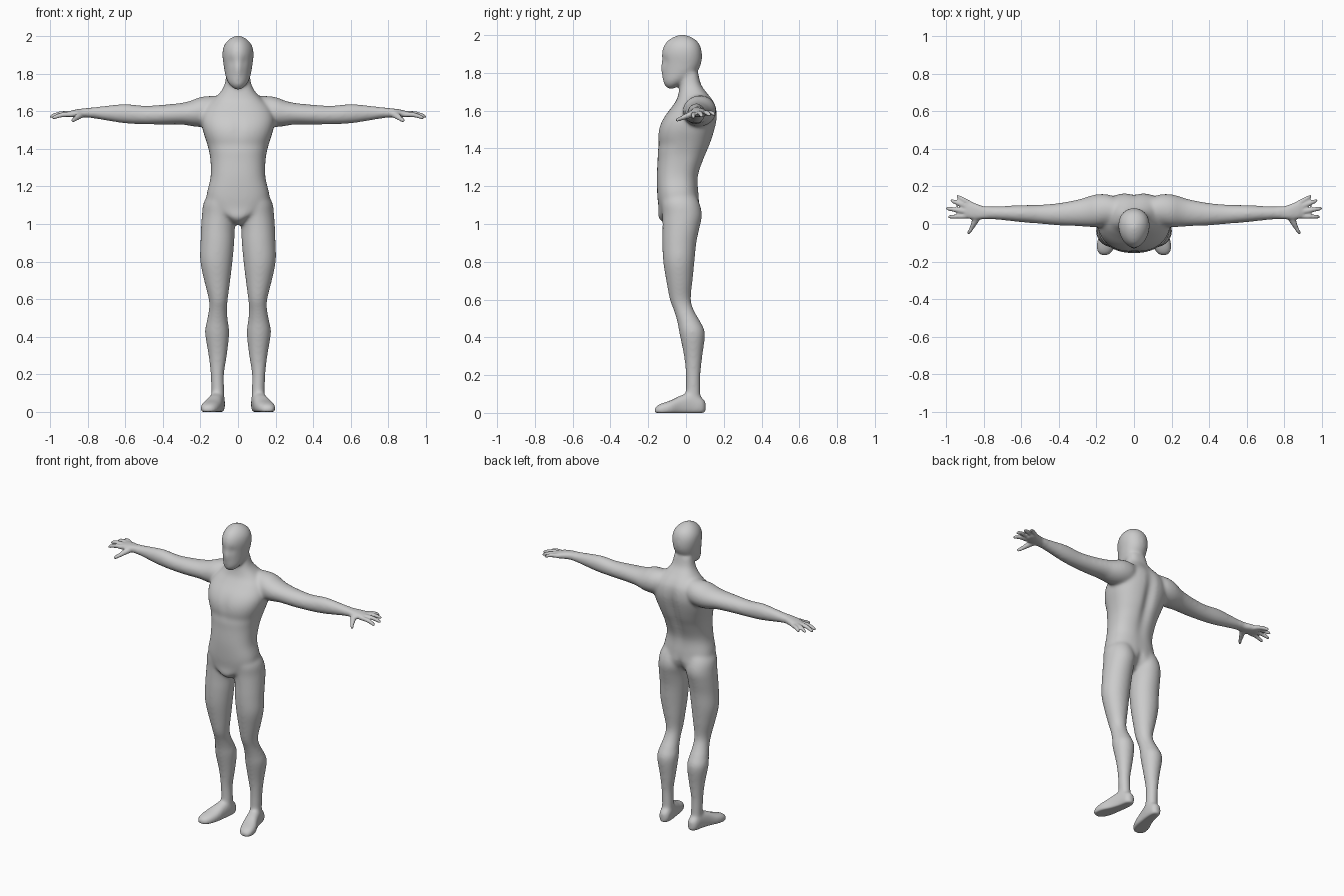
import bpy, bmesh, math

bm = bmesh.new()


def spline(rings, steps=4):
    """Catmull-Rom interpolation between cross-sections."""
    out = []
    for i in range(len(rings) - 1):
        a, b = rings[max(i - 1, 0)], rings[i]
        c, d = rings[i + 1], rings[min(i + 2, len(rings) - 1)]
        for k in range(steps):
            t = k / steps
            out.append([0.5 * (2*q + (r - p)*t + (2*p - 5*q + 4*r - s)*t*t
                               + (3*q - p - 3*r + s)*t**3)
                        for p, q, r, s in zip(a, b, c, d)])
    return out + [list(rings[-1])]


def loft(axis, rings, power=2.0, side=1, egg=0.0, sides=32):
    """Closed tube along an axis; ring = (position, centre a, centre b, radius a, radius b)."""
    loops = []
    for t, a, b, ra, rb in spline(rings):
        loop = []
        for i in range(sides):
            ang = 2 * math.pi * i / sides
            c, s = math.cos(ang), math.sin(ang)
            u = a + ra * math.copysign(abs(c) ** (2 / power), c) * (1 + egg * s)
            v = b + rb * math.copysign(abs(s) ** (2 / power), s)
            x, y, z = {'x': (t, u, v), 'y': (u, t, v), 'z': (u, v, t)}[axis]
            loop.append(bm.verts.new((x * side, y, z)))
        loops.append(loop)
    faces = [bm.faces.new(loops[0]), bm.faces.new(loops[-1])]
    for p, q in zip(loops, loops[1:]):
        for i in range(sides):
            j = (i + 1) % sides
            faces.append(bm.faces.new((p[i], p[j], q[j], q[i])))
    bmesh.ops.recalc_face_normals(bm, faces=faces)


# Torso and neck
loft('z', [
    (0.995, 0, -.07, .02, .03), (1.03, 0, -.055, .06, .09),
    (1.08, 0, -.037, .15, .108), (1.15, 0, -.042, .168, .11),
    (1.25, 0, -.045, .146, .11), (1.35, 0, -.025, .148, .125),
    (1.42, 0, -.01, .163, .14), (1.50, 0, .005, .188, .15),
    (1.56, 0, .023, .195, .143), (1.62, 0, .043, .175, .118),
    (1.66, 0, .046, .135, .095), (1.70, 0, .035, .096, .073),
    (1.74, 0, .024, .073, .056), (1.80, 0, .02, .062, .045)], power=2.4)

# Head
loft('z', [
    (1.715, 0, -.08, .015, .015), (1.735, 0, -.075, .04, .04),
    (1.76, 0, -.06, .057, .063), (1.80, 0, -.035, .069, .09),
    (1.85, 0, -.023, .077, .104), (1.90, 0, -.022, .083, .107),
    (1.94, 0, -.021, .078, .098), (1.97, 0, -.02, .061, .078),
    (1.99, 0, -.02, .038, .047), (2.002, 0, -.02, .013, .015)], egg=.15)

ARM = [
    (.06, .07, 1.61, .06, .07), (.14, .075, 1.602, .083, .08),
    (.20, .07, 1.596, .088, .08), (.25, .065, 1.589, .08, .068),
    (.30, .059, 1.587, .071, .058), (.40, .052, 1.582, .06, .053),
    (.50, .052, 1.58, .051, .05), (.60, .055, 1.587, .046, .052),
    (.70, .058, 1.59, .038, .04), (.78, .06, 1.592, .034, .028)]
PALM = [
    (.75, .06, 1.592, .034, .028), (.80, .06, 1.592, .034, .025),
    (.84, .066, 1.59, .043, .023), (.88, .074, 1.587, .046, .019),
    (.905, .075, 1.584, .036, .013)]
# Finger base and tip positions
FINGERS = [
    ((.88, .042, 1.583), (.99, .038, 1.563)),
    ((.89, .066, 1.588), (1.002, .084, 1.57)),
    ((.88, .09, 1.588), (.978, .126, 1.575)),
    ((.86, .104, 1.585), (.945, .15, 1.58))]
THUMB = [
    (.06, .82, 1.588, .02, .018), (.02, .842, 1.578, .021, .018),
    (-.02, .862, 1.562, .014, .014), (-.045, .878, 1.552, .012, .012),
    (-.056, .884, 1.549, .006, .006)]
LEG = [
    (1.20, .08, -.045, .05, .07), (1.12, .096, -.031, .085, .099),
    (1.05, .10, -.02, .092, .105), (.98, .107, -.026, .09, .098),
    (.90, .11, -.035, .09, .09), (.80, .115, -.038, .086, .083),
    (.70, .111, -.035, .07, .07), (.60, .105, -.03, .051, .056),
    (.54, .107, -.01, .049, .054), (.48, .11, .016, .057, .062),
    (.42, .111, .033, .065, .068), (.30, .108, .038, .049, .049),
    (.20, .11, .038, .036, .039), (.10, .107, .038, .035, .039),
    (.04, .107, .038, .034, .038)]
FOOT = [
    (.104, .105, .03, .015, .03), (.085, .105, .035, .034, .045),
    (.03, .11, .045, .04, .062), (-.03, .124, .037, .045, .055),
    (-.08, .14, .025, .053, .042), (-.125, .151, .018, .049, .034),
    (-.152, .156, .014, .037, .026), (-.168, .158, .01, .018, .016)]

# Limbs on both sides
for side in (1, -1):
    loft('x', ARM, side=side)
    loft('x', PALM, power=2.4, side=side)
    for base, tip in FINGERS:
        rings = []
        for f, r in ((0, .014), (.5, .0135), (.88, .0115), (1, .006)):
            x, y, z = (p + (q - p) * f for p, q in zip(base, tip))
            rings.append((x, y, z + .008 * math.sin(math.pi * f), r, r))
        loft('x', rings, side=side, sides=16)
    loft('y', THUMB, side=side, sides=16)
    loft('z', LEG, side=side)
    loft('y', FOOT, power=2.5, side=side)

mesh = bpy.data.meshes.new("body")
bm.to_mesh(mesh)
bm.free()
body = bpy.data.objects.new("body", mesh)
bpy.context.collection.objects.link(body)
bpy.context.view_layer.objects.active = body
body.select_set(True)

# Fuse all the parts into one skin
remesh = body.modifiers.new("fuse", 'REMESH')
remesh.mode = 'VOXEL'
remesh.voxel_size = 0.0065
bpy.ops.object.modifier_apply(modifier=remesh.name)


def bump(value, centre, width):
    return math.exp(-((value - centre) / width) ** 2)


bm = bmesh.new()
bm.from_mesh(body.data)
for v in bm.verts:
    x, y, z = v.co
    if y > .02 and abs(x) < .15:
        # Spine groove and cleft of the seat
        v.co.y -= .022 * bump(x, 0, .028) * bump(z, 1.45, .17)
        v.co.y -= .02 * bump(x, 0, .02) * bump(z, 1.06, .05)
    if y < -.08 and z > 1.7:
        # Nose and eye sockets
        v.co.y -= .012 * bump(x, 0, .014) * bump(z, 1.825, .03)
        v.co.y += .008 * bump(abs(x), .032, .018) * bump(z, 1.865, .02)
    if y < -.05 and 1.2 < z < 1.65:
        # Breastbone and lower chest line
        v.co.y += .006 * bump(x, 0, .02) * bump(z, 1.5, .06)
        v.co.y += .005 * bump(z, 1.42, .025)
    v.co.z = max(v.co.z, 0)

# Soften the joins, keeping the hands crisp
soft = [v for v in bm.verts if abs(v.co.x) < .77]
hands = [v for v in bm.verts if abs(v.co.x) >= .77]
for group, count in ((soft, 18), (hands, 4)):
    for _ in range(count):
        bmesh.ops.smooth_vert(bm, verts=group, factor=.5, use_axis_x=True,
                              use_axis_y=True, use_axis_z=True)
low = min(v.co.z for v in bm.verts)
for v in bm.verts:
    v.co.z -= low
bm.to_mesh(body.data)
bm.free()

# One plain grey for the whole figure
grey = bpy.data.materials.new("light grey")
grey.diffuse_color = (.6, .6, .6, 1)
body.data.materials.clear()
body.data.materials.append(grey)
for p in body.data.polygons:
    p.material_index = 0
bpy.ops.object.shade_smooth_by_angle(angle=math.radians(50))
